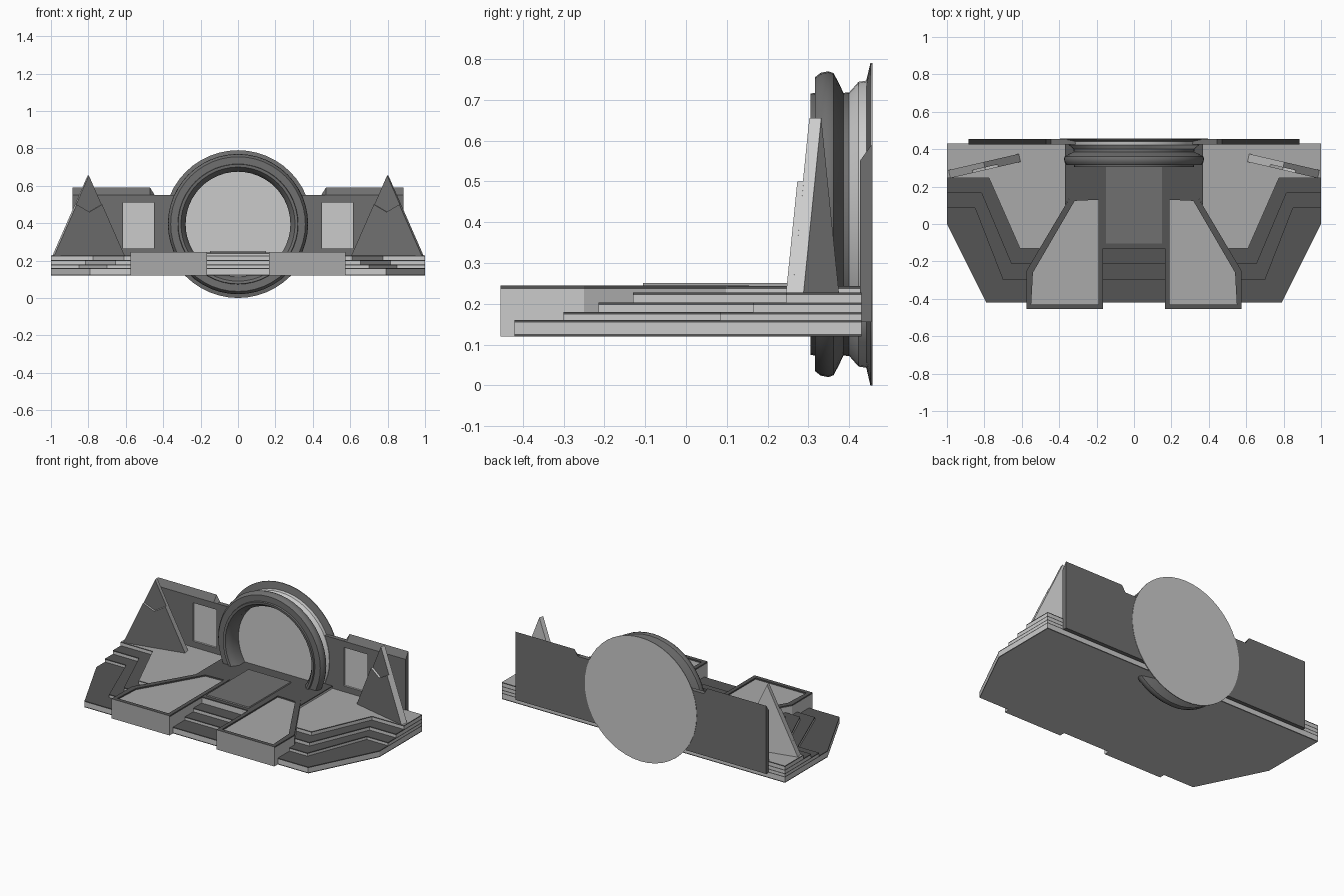
import bpy, bmesh, math
from mathutils import Matrix, Vector

if "Cube" in bpy.data.objects:
    bpy.data.objects.remove(bpy.data.objects["Cube"])


def grey(name, v):
    m = bpy.data.materials.new(name)
    m.diffuse_color = (v, v, v, 1)
    m.use_nodes = True
    m.node_tree.nodes["Principled BSDF"].inputs["Base Color"].default_value = m.diffuse_color
    return m


LIGHT, MID, DARK, BLACK = 0, 1, 2, 3
MATS = [grey("light_stone", 0.8), grey("mid_stone", 0.4), grey("dark_stone", 0.16), grey("black_stone", 0.09)]


def paint(ob, rule):
    """Pick a grey per face from its normal and centre."""
    for m in MATS:
        ob.data.materials.append(m)
    for p in ob.data.polygons:
        p.material_index = rule(p.normal, p.center)
    return ob


def finish(name, bm):
    bmesh.ops.recalc_face_normals(bm, faces=bm.faces)
    me = bpy.data.meshes.new(name)
    bm.to_mesh(me)
    bm.free()
    ob = bpy.data.objects.new(name, me)
    bpy.context.collection.objects.link(ob)
    return ob


def loft(name, a, b, inset=0, depth=0):
    """Solid between two matching 3D outlines, optional recessed panel on the second."""
    bm = bmesh.new()
    va, vb = [bm.verts.new(p) for p in a], [bm.verts.new(p) for p in b]
    n = len(va)
    bm.faces.new(va)
    top = bm.faces.new(vb)
    for i in range(n):
        j = (i + 1) % n
        bm.faces.new((va[i], va[j], vb[j], vb[i]))
    bmesh.ops.recalc_face_normals(bm, faces=bm.faces)
    if inset:
        bmesh.ops.inset_region(bm, faces=[top], thickness=inset)
        new = bmesh.ops.extrude_discrete_faces(bm, faces=[top])["faces"]
        bmesh.ops.translate(bm, verts=new[0].verts, vec=(0, 0, -depth))
    return finish(name, bm)


def slab(name, pts, z0, z1, rule, **kw):
    return paint(loft(name, [(x, y, z0) for x, y in pts], [(x, y, z1) for x, y in pts], **kw), rule)


def sym(half):
    """Mirror a half outline across x = 0."""
    return half + [(-x, y) for x, y in reversed(half)]


def plain(c):
    return lambda n, p: c


def activate(ob):
    bpy.ops.object.select_all(action='DESELECT')
    ob.select_set(True)
    bpy.context.view_layer.objects.active = ob


# Stepped base: light risers with thin dark treads (side corner, front corner, bottom, top)
tiers = [((1, 0), (0.79, -0.42), 0.126, 0.16, BLACK),
         ((0.85, 0.085), (0.70, -0.30), 0.16, 0.18, BLACK),
         ((0.815, 0.165), (0.655, -0.215), 0.18, 0.203, BLACK),
         ((0.775, 0.245), (0.61, -0.13), 0.203, 0.227, MID)]
for i, (s, f, z0, z1, c) in enumerate(tiers):
    half = [(1, 0.43), (1, s[1]), s, f]
    if i == 0:
        half.pop(1)
        slab("base_plinth", sym(half), 0.12, z0, lambda n, p: LIGHT if n.z < -0.5 else BLACK)
    slab(f"base_riser_{i + 1}", sym(half), z0, z1 - 0.006, plain(LIGHT))
    slab(f"base_tread_{i + 1}", sym(half), z1 - 0.006, z1,
         lambda n, p: c if n.z > 0.5 else BLACK)

# Central deck and raised walkway
deck = [(0.37, 0.43), (0.37, 0.098), (0.335, 0.155), (0.165, 0.155), (0.165, -0.13)]
slab("deck_riser", sym(deck), 0.21, 0.236, plain(LIGHT))
slab("deck_top", sym(deck), 0.236, 0.243, plain(BLACK))
slab("walkway", sym([(0.15, 0.32), (0.15, -0.105)]), 0.236, 0.251,
     lambda n, p: DARK if n.z > 0.5 else MID)

# Front podiums with dark rims and recessed tops
podium = [(0.165, -0.455), (0.575, -0.455), (0.575, -0.25), (0.335, 0.155), (0.165, 0.155)]
for s, side in ((-1, "left"), (1, "right")):
    pts = [(s * x, y) for x, y in podium]
    slab(f"podium_{side}", pts, 0.12, 0.236, lambda n, p: MID if n.y < -0.8 else LIGHT)

    def rim(n, p):
        if n.y < -0.8 and p.y < -0.44:
            return MID
        return MID if n.z > 0.5 and p.z < 0.241 else BLACK
    slab(f"podium_rim_{side}", pts, 0.236, 0.245, rim, inset=0.036, depth=0.0085)

# Back wall with bevelled raised wings
front = sym([(0.885, 0.155), (0.885, 0.55), (0.47, 0.55), (0.445, 0.55)])
back = sym([(0.885, 0.155), (0.885, 0.59), (0.47, 0.59), (0.445, 0.55)])
wall = loft("back_wall", [(x, 0.426, z) for x, z in front], [(x, 0.455, z) for x, z in back])

# Window recesses cut into the wall
for s in (-1, 1):
    cut = loft("window_cutter",
               *[[(s * x, y, z) for x, z in ((0.45, 0.265), (0.616, 0.265), (0.616, 0.51), (0.45, 0.51))]
                 for y in (0.40, 0.437)])
    m = wall.modifiers.new("window", 'BOOLEAN')
    m.operation = 'DIFFERENCE'
    m.solver = 'EXACT'
    m.object = cut
    activate(wall)
    bpy.ops.object.modifier_apply(modifier=m.name)
    bpy.data.objects.remove(cut)
wall.data.materials.clear()
paint(wall, lambda n, p: LIGHT if 0.427 < p.y < 0.4375 and 0.44 < abs(p.x) < 0.63 and 0.26 < p.z < 0.52 else DARK)

# Round portal, lathed about the y axis: (y, radius)
profile = [(0.405, 0), (0.405, 0.28), (0.345, 0.28), (0.322, 0.295), (0.307, 0.305), (0.305, 0.32),
           (0.316, 0.322), (0.316, 0.36), (0.33, 0.371), (0.349, 0.375), (0.362, 0.37),
           (0.375, 0.345), (0.386, 0.322), (0.40, 0.323), (0.423, 0.349), (0.442, 0.352),
           (0.452, 0.395), (0.457, 0.395), (0.457, 0)]
bm = bmesh.new()
vs = [bm.verts.new((0, y, 0.395 + r)) for y, r in profile]
edges = [bm.edges.new(p) for p in zip(vs, vs[1:])]
bmesh.ops.spin(bm, geom=vs + edges, cent=(0, 0, 0.395), axis=(0, 1, 0),
               angle=math.tau, steps=48, use_duplicate=False)
bmesh.ops.remove_doubles(bm, verts=bm.verts, dist=0.0005)
portal = finish("portal_ring", bm)


def ring_colour(n, p):
    if abs(n.y) > 0.99 and p.y > 0.40:
        return LIGHT  # panel and back cap
    if p.y > 0.40 and n.y > -0.9:
        return LIGHT if p.y < 0.447 else MID
    return DARK


paint(portal, ring_colour)
activate(portal)
bpy.ops.object.shade_smooth_by_angle(angle=math.radians(35))

# Angled triangular fins with a thicker notched lower plate
fin = [(-0.195, 0.222), (0.195, 0.222), (0, 0.655)]
plate = [(-0.195, 0.222), (0.195, 0.222), (0.07, 0.50), (0, 0.46), (-0.07, 0.50)]
for s, side in ((-1, "left"), (1, "right")):
    place = Matrix.Translation((s * 0.8, 0.314, 0)) @ Matrix.Rotation(-s * math.radians(13), 4, 'Z')
    for name, pts, y0, y1 in (("fin", fin, -0.012, 0.018), ("fin_plate", plate, -0.026, -0.010)):
        ob = loft(f"{name}_{side}", [place @ Vector((x, y0, z)) for x, z in pts],
                  [place @ Vector((x, y1, z)) for x, z in pts])
        paint(ob, lambda n, p: DARK if n.y < -0.9 else LIGHT)
